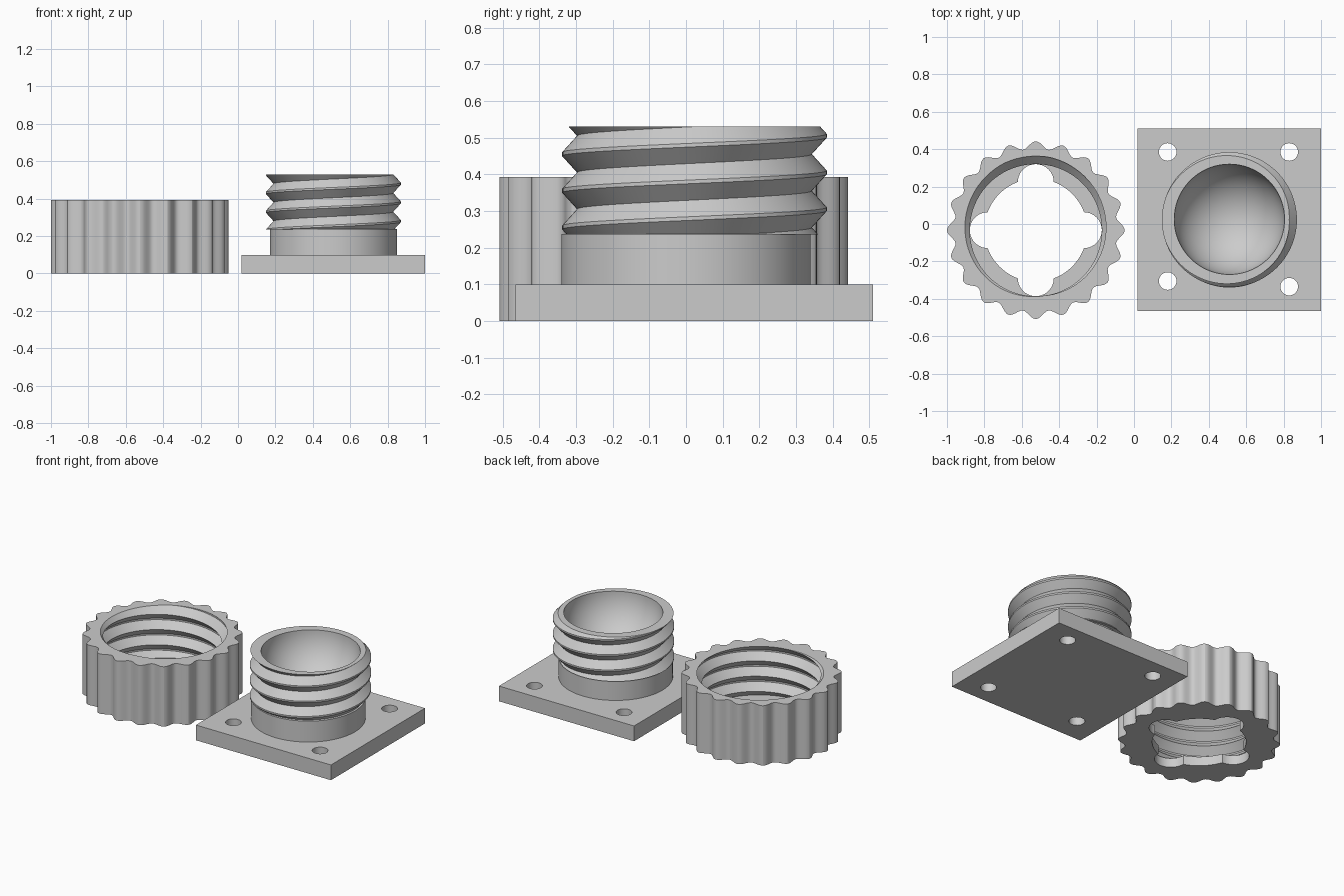
import bpy, bmesh, math
from mathutils import Vector

if "Cube" in bpy.data.objects:
    bpy.data.objects.remove(bpy.data.objects["Cube"])

grey = bpy.data.materials.new("grey_plastic")
grey.diffuse_color = (0.6, 0.6, 0.6, 1)
grey.use_nodes = True
grey.node_tree.nodes["Principled BSDF"].inputs["Base Color"].default_value = grey.diffuse_color


def make(name, bm):
    bmesh.ops.recalc_face_normals(bm, faces=bm.faces[:])
    me = bpy.data.meshes.new(name)
    bm.to_mesh(me)
    bm.free()
    me.materials.append(grey)
    ob = bpy.data.objects.new(name, me)
    bpy.context.collection.objects.link(ob)
    return ob


def prism(name, outline, z0, z1):
    """Extrude a closed 2D outline from z0 to z1."""
    bm = bmesh.new()
    lo = [bm.verts.new((x, y, z0)) for x, y in outline]
    hi = [bm.verts.new((x, y, z1)) for x, y in outline]
    bm.faces.new(lo)
    bm.faces.new(hi)
    n = len(lo)
    for i in range(n):
        j = (i + 1) % n
        bm.faces.new((lo[i], lo[j], hi[j], hi[i]))
    return make(name, bm)


def ring(cx, cy, radius, n):
    """Points round a centre; radius may be a function of the angle."""
    f = radius if callable(radius) else (lambda a: radius)
    angles = [2 * math.pi * i / n for i in range(n)]
    return [(cx + f(a) * math.cos(a), cy + f(a) * math.sin(a)) for a in angles]


def threaded_rod(name, cx, cy, root, crest, pitch, crest_z, z0, z1, n=96):
    """Right-hand helical thread, clipped flat at z0 and z1 and capped."""
    profile = [(-0.5 * pitch, root), (-0.05 * pitch, crest), (0.05 * pitch, crest)]
    start = math.floor((z0 - crest_z) / pitch) - 2
    turns = math.ceil((z1 - z0) / pitch) + 5
    bm = bmesh.new()
    rows = []
    for t in range(turns):
        for dz, r in profile:
            row = []
            for i in range(n):
                a = 2 * math.pi * i / n
                z = crest_z + (start + t + i / n) * pitch + dz
                row.append(bm.verts.new((cx + r * math.cos(a), cy + r * math.sin(a), z)))
            rows.append(row)

    def vert(k, i):
        return rows[k][i] if i < n else rows[k + 3][0]

    for k in range(len(rows) - 4):
        for i in range(n):
            bm.faces.new((vert(k, i), vert(k, i + 1), vert(k + 1, i + 1), vert(k + 1, i)))
    for z, direction in ((z0, -1), (z1, 1)):
        bmesh.ops.bisect_plane(bm, geom=bm.verts[:] + bm.edges[:] + bm.faces[:], dist=1e-6,
                               plane_co=Vector((0, 0, z)), plane_no=Vector((0, 0, direction)),
                               clear_outer=True)
    bmesh.ops.holes_fill(bm, edges=[e for e in bm.edges if e.is_boundary], sides=0)
    return make(name, bm)


def cut(ob, *cutters):
    for c in cutters:
        mod = ob.modifiers.new("cut", 'BOOLEAN')
        mod.operation = 'DIFFERENCE'
        mod.solver = 'EXACT'
        mod.object = c
        bpy.context.view_layer.objects.active = ob
        bpy.ops.object.modifier_apply(modifier=mod.name)
        bpy.data.objects.remove(c)


# Square mounting plate with four screw holes
plate = prism("mounting_plate", [(0.02, -0.465), (1, -0.465), (1, 0.51), (0.02, 0.51)], 0, 0.1)
for x, y in ((0.18, 0.385), (0.83, 0.385), (0.18, -0.305), (0.83, -0.335)):
    cut(plate, prism("hole", ring(x, y, 0.047, 32), -0.1, 0.2))

# Plain neck under the thread
neck = prism("neck", ring(0.51, 0, 0.34, 96), 0.1, 0.237)

# Threaded spout hollowed by a round bowl
spout = threaded_rod("threaded_spout", 0.51, 0.023, 0.32, 0.361, 0.1, 0.48, 0.236, 0.53)
bm = bmesh.new()
bmesh.ops.create_uvsphere(bm, u_segments=72, v_segments=40, radius=0.295)
bmesh.ops.translate(bm, verts=bm.verts[:], vec=(0.51, 0.025, 0.535))
cut(spout, make("bowl", bm))

# Scalloped screw cap: twenty grip ribs, inner thread, clover-shaped floor opening
CX, CY = -0.525, -0.033
cap = prism("screw_cap", ring(CX, CY, lambda a: 0.455 + 0.02 * math.cos(20 * a), 240), 0, 0.392)
cut(cap, threaded_rod("inner_thread", CX, CY, 0.353, 0.396, 0.1, 0.365, 0.06, 0.45))
cut(cap, prism("floor_hole", ring(CX, CY, 0.275, 72), -0.1, 0.1))
for i in range(4):
    a = i * math.pi / 2
    lobe = ring(CX + 0.257 * math.cos(a), CY + 0.257 * math.sin(a), 0.096, 40)
    cut(cap, prism("lobe", lobe, -0.1, 0.1))

# Smooth the round walls, keep the edges crisp
for ob in (plate, neck, spout, cap):
    bpy.ops.object.select_all(action='DESELECT')
    ob.select_set(True)
    bpy.context.view_layer.objects.active = ob
    bpy.ops.object.shade_smooth_by_angle(angle=math.radians(25))
